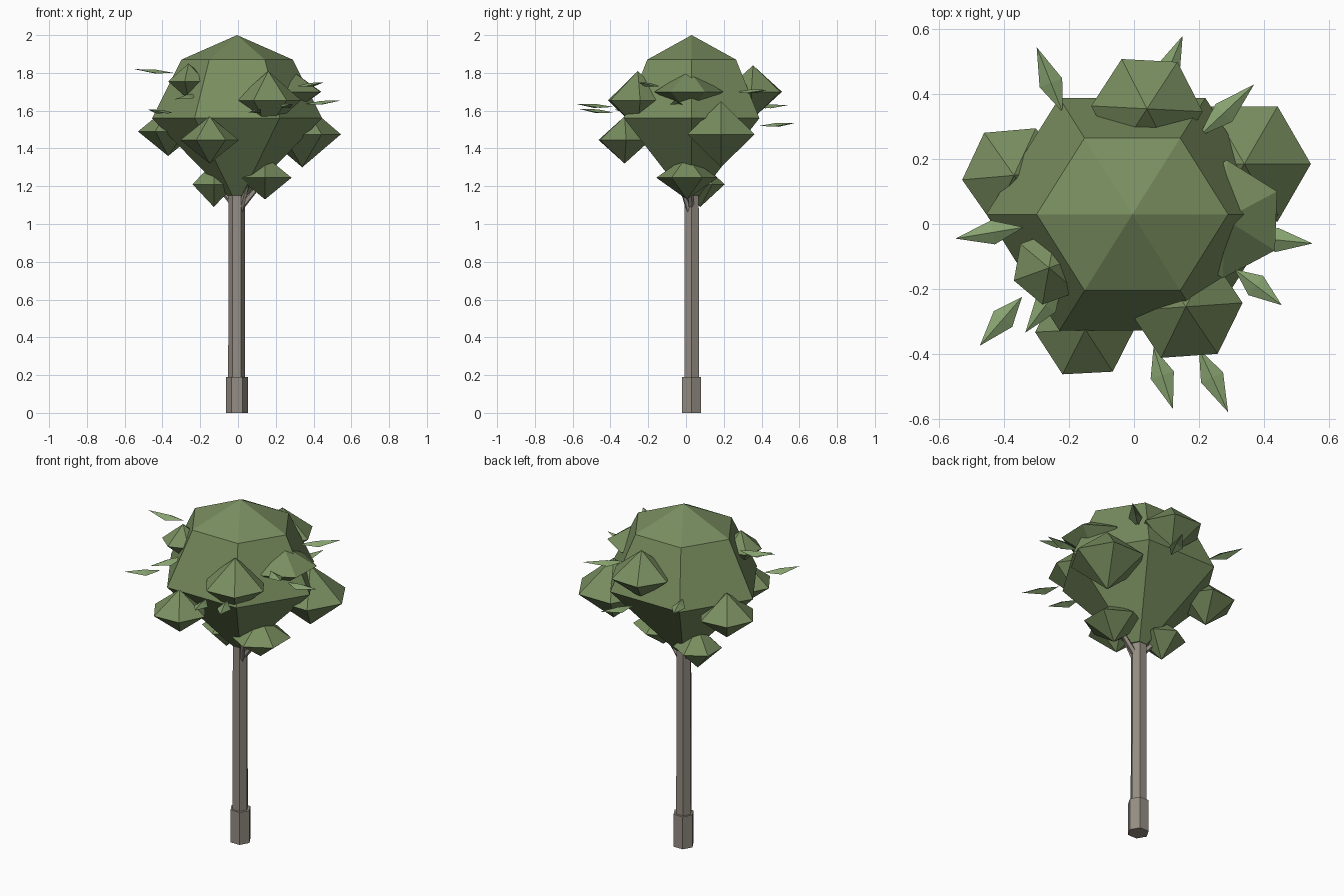
import bpy, bmesh
from math import cos, sin, radians
from mathutils import Vector

if "Cube" in bpy.data.objects:
    bpy.data.objects.remove(bpy.data.objects["Cube"])


def material(name, color):
    m = bpy.data.materials.new(name)
    m.diffuse_color = (*color, 1)
    m.use_nodes = True
    m.node_tree.nodes["Principled BSDF"].inputs["Base Color"].default_value = m.diffuse_color
    return m


BARK = material("bark", (0.30, 0.27, 0.23))
GREEN = material("foliage", (0.19, 0.27, 0.115))
LIGHT = material("leaf_green", (0.24, 0.36, 0.16))


def finish(name, bm, mat):
    bmesh.ops.recalc_face_normals(bm, faces=bm.faces)
    me = bpy.data.meshes.new(name)
    bm.to_mesh(me)
    bm.free()
    me.materials.append(mat)
    ob = bpy.data.objects.new(name, me)
    bpy.context.collection.objects.link(ob)
    return ob


def lathe(name, center, profile, mat, phase=0, sides=6, depth=1.0):
    """Six-sided turned form; profile is (radius, height), zero radius makes a point."""
    bm = bmesh.new()
    c = Vector(center)
    rings = []
    for r, z in profile:
        n = sides if r else 1
        angles = [radians(phase + 360 * i / sides) for i in range(n)]
        rings.append([bm.verts.new(c + Vector((r * cos(a), depth * r * sin(a), z)))
                      for a in angles])
    for a, b in zip(rings, rings[1:]):
        for i in range(sides):
            j = (i + 1) % sides
            if len(a) == 1:
                bm.faces.new((a[0], b[i], b[j]))
            elif len(b) == 1:
                bm.faces.new((a[i], a[j], b[0]))
            else:
                bm.faces.new((a[i], a[j], b[j], b[i]))
    for ring in (rings[0], rings[-1]):
        if len(ring) > 1:
            bm.faces.new(ring)
    return finish(name, bm, mat)


def branch(name, start, end, r0, r1):
    s, e = Vector(start), Vector(end)
    ob = lathe(name, (0, 0, 0), [(r0, 0), (r1, (e - s).length)], BARK, sides=5)
    ob.location = s
    ob.rotation_euler = (e - s).to_track_quat('Z', 'Y').to_euler()


def leaf(name, root, tip, width=0.075):
    """Pointed leaf folded along its midrib."""
    bm = bmesh.new()
    r, t = Vector(root), Vector(tip)
    side = (t - r).cross(Vector((0, 0, 1))).normalized() * width / 2
    mid = r.lerp(t, 0.45)
    drop = Vector((0, 0, -0.012))
    a, b = bm.verts.new(r), bm.verts.new(t)
    m = bm.verts.new(mid + Vector((0, 0, 0.008)))
    for s in (side, -side):
        v = bm.verts.new(mid + s + drop)
        bm.faces.new((a, v, m))
        bm.faces.new((m, v, b))
    finish(name, bm, LIGHT)


# trunk and its thicker foot
lathe("trunk_foot", (-0.005, 0.03, 0), [(0.058, 0), (0.058, 0.19)], BARK)
lathe("trunk", (-0.007, 0.03, 0), [(0.045, 0.15), (0.043, 1.25)], BARK)

# short branches reaching into the crown
branch("branch_right", (0.0, 0.03, 1.07), (0.14, 0.02, 1.24), 0.018, 0.012)
branch("branch_left", (-0.01, 0.03, 1.09), (-0.12, 0.08, 1.22), 0.018, 0.012)
branch("branch_front", (0.01, 0.02, 1.06), (0.06, -0.04, 1.25), 0.016, 0.010)

# main crown, slightly shallower front to back
lathe("crown", (-0.005, 0.03, 0),
      [(0, 2.0), (0.295, 1.87), (0.45, 1.56), (0.05, 1.15)], GREEN, depth=0.92)

# foliage clumps: centre, radius, half height, phase
clumps = [
    ((0.16, -0.255, 1.655), 0.175, 0.155, 4),
    ((-0.15, -0.325, 1.445), 0.155, 0.125, 3),
    ((-0.37, 0.15, 1.49), 0.16, 0.13, 5),
    ((0.34, 0.185, 1.475), 0.205, 0.175, 0),
    ((-0.128, 0.075, 1.21), 0.13, 0.12, 30),
    ((0.143, 0.005, 1.245), 0.162, 0.115, 30),
    ((0.04, 0.355, 1.70), 0.172, 0.14, -3),
    ((0.28, 0.015, 1.70), 0.182, 0.115, 28),
    ((-0.262, -0.135, 1.755), 0.115, 0.095, 20),
]
for i, (c, r, h, p) in enumerate(clumps):
    lathe(f"clump_{i + 1}", c, [(0, h), (r, 0), (0, -h)], GREEN, p)

# loose leaves around the crown: root, tip
leaves = [
    ((-0.22, 0.345, 1.62), (-0.30, 0.545, 1.63)),
    ((0.07, 0.39, 1.52), (0.15, 0.58, 1.535)),
    ((0.20, 0.27, 1.70), (0.37, 0.43, 1.71)),
    ((-0.34, -0.01, 1.80), (-0.55, -0.045, 1.82)),
    ((0.35, -0.04, 1.635), (0.55, -0.06, 1.655)),
    ((0.31, -0.14, 1.73), (0.455, -0.25, 1.75)),
    ((-0.345, -0.225, 1.59), (-0.475, -0.375, 1.605)),
    ((-0.22, -0.18, 1.69), (-0.335, -0.335, 1.66)),
    ((0.06, -0.38, 1.59), (0.12, -0.57, 1.61)),
    ((0.20, -0.385, 1.62), (0.29, -0.58, 1.635)),
]
for i, (root, tip) in enumerate(leaves):
    leaf(f"leaf_{i + 1}", root, tip)
